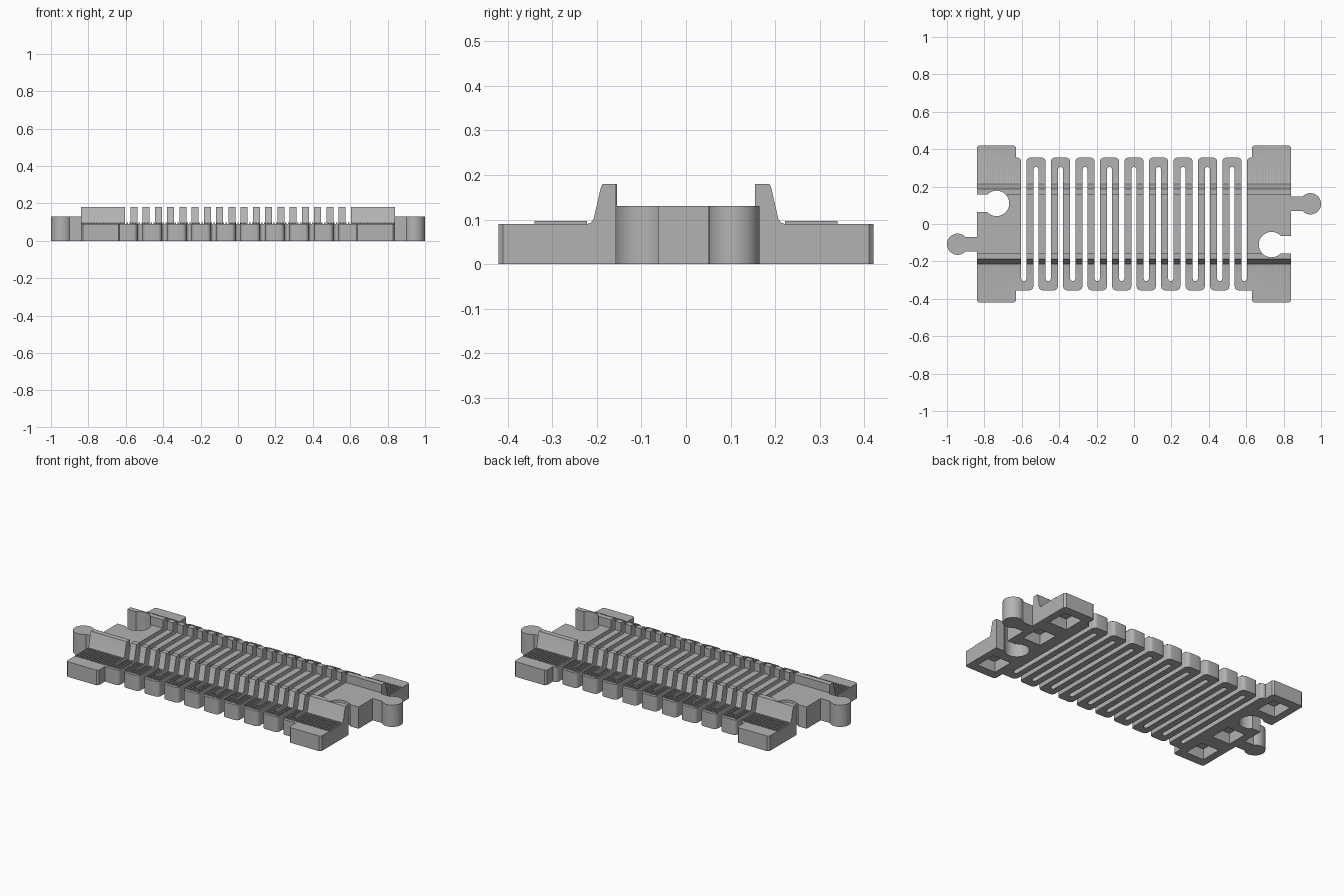
import bpy, bmesh
from math import pi, cos, sin, asin, radians

cube = bpy.data.objects.get("Cube")
if cube:
    bpy.data.objects.remove(cube, do_unlink=True)

grey = bpy.data.materials.new("plain_grey")
grey.use_nodes = True
GREY = (0.45, 0.45, 0.45, 1)
grey.diffuse_color = GREY
grey.node_tree.nodes["Principled BSDF"].inputs["Base Color"].default_value = GREY

PITCH, SLOT = 0.0655, 0.014       # slot spacing and half width
END_X, END_Y = 0.84, 0.42         # end block extents
STEP_X, LOOP_Y = 0.63, 0.355      # where the flexible middle begins
DECK = 0.13


def finish(name, bm):
    bmesh.ops.recalc_face_normals(bm, faces=bm.faces)
    mesh = bpy.data.meshes.new(name)
    bm.to_mesh(mesh)
    bm.free()
    mesh.materials.append(grey)
    obj = bpy.data.objects.new(name, mesh)
    bpy.context.collection.objects.link(obj)
    return obj


def prism(name, points, direction):
    """Extrude a closed outline of 3D points along a direction."""
    bm = bmesh.new()
    face = bm.faces.new([bm.verts.new(p) for p in points])
    new = bmesh.ops.extrude_face_region(bm, geom=[face])["geom"]
    verts = [v for v in new if isinstance(v, bmesh.types.BMVert)]
    bmesh.ops.translate(bm, vec=direction, verts=verts)
    return finish(name, bm)


def boxes(name, items):
    """Several boxes, each given as centre and size."""
    bm = bmesh.new()
    for centre, size in items:
        verts = bmesh.ops.create_cube(bm, size=1)["verts"]
        bmesh.ops.scale(bm, vec=size, verts=verts)
        bmesh.ops.translate(bm, vec=centre, verts=verts)
    return finish(name, bm)


def cut(obj, tool, operation):
    mod = obj.modifiers.new("cut", 'BOOLEAN')
    mod.operation, mod.solver, mod.object = operation, 'EXACT', tool
    bpy.context.view_layer.update()
    graph = bpy.context.evaluated_depsgraph_get()
    mesh = bpy.data.meshes.new_from_object(obj.evaluated_get(graph))
    obj.modifiers.clear()
    obj.data = mesh


def smooth(obj):
    obj.data.shade_smooth()
    obj.data.set_sharp_from_angle(angle=radians(30))


def arc(cx, cy, r, start, end, n):
    return [(cx + r * cos(start + (end - start) * i / n),
             cy + r * sin(start + (end - start) * i / n)) for i in range(n + 1)]


def half_outline(slots):
    """One end with its socket, then one long edge with its open slots."""
    r, mouth, c = 0.068, 0.047, 0.01
    a = asin(mouth / r)
    pts = [(-END_X, 0.11 - mouth)]
    pts += arc(-0.735, 0.11, r, pi + a, 3 * pi - a, 28)
    pts += [(-END_X, 0.11 + mouth), (-END_X, END_Y - c), (-END_X + c, END_Y),
            (-STEP_X - c, END_Y), (-STEP_X, END_Y - c), (-STEP_X, LOOP_Y)]
    R = 0.022
    for k in slots:
        x = k * PITCH
        pts += arc(x - SLOT - R, LOOP_Y - R, R, pi / 2, 0, 5)
        pts += arc(x, -0.305 + SLOT, SLOT, pi, 2 * pi, 8)
        pts += arc(x + SLOT + R, LOOP_Y - R, R, pi, pi / 2, 5)
    return pts + [(STEP_X, LOOP_Y), (STEP_X, END_Y - c), (STEP_X + c, END_Y),
                  (END_X - c, END_Y), (END_X, END_Y - c)]


# Plan outline with the winding slots, used as a cutter
plan = half_outline(range(-9, 10, 2))
plan += [(-x, -y) for x, y in half_outline(range(-8, 9, 2))]
outline = prism("outline_cutter", [(x, y, -0.1) for x, y in plan], (0, 0, 0.5))

# Track body: cross-section with two side rails, drawn along the length
side = [(END_Y, 0), (END_Y, 0.09), (0.222, 0.09), (0.213, 0.093), (0.207, 0.102),
        (0.191, 0.172), (0.187, 0.18), (0.155, 0.18), (0.155, DECK)]
section = side + [(-y, z) for y, z in reversed(side)]
body = prism("track_body", [(-0.9, y, z) for y, z in section], (1.8, 0, 0))
cut(body, outline, 'INTERSECT')

# Pockets under both end blocks
pockets = boxes("pocket_cutter", [((s * 0.735, s * y, 0), (0.12, 0.13, 0.13))
                                  for s in (1, -1) for y in (-0.3, 0.08, 0.3)])
cut(body, pockets, 'DIFFERENCE')
smooth(body)

# Fine cross ridges on the outer strips
for name, s in (("back_ridges", 1), ("front_ridges", -1)):
    ridges = boxes(name, [((i * 0.016, s * 0.281, 0.091), (0.008, 0.118, 0.012))
                          for i in range(-52, 53)])
    cut(ridges, outline, 'INTERSECT')

for helper in (outline, pockets):
    bpy.data.objects.remove(helper, do_unlink=True)

# Connector pegs: round head on a neck
for name, s in (("left_peg", 1), ("right_peg", -1)):
    r, neck = 0.057, 0.038
    a = asin(neck / r)
    pts = [(END_X - 0.005, 0.108 - neck)] + arc(0.943, 0.108, r, a - pi, pi - a, 28)
    pts.append((END_X - 0.005, 0.108 + neck))
    smooth(prism(name, [(s * x, s * y, 0) for x, y in pts], (0, 0, DECK)))
